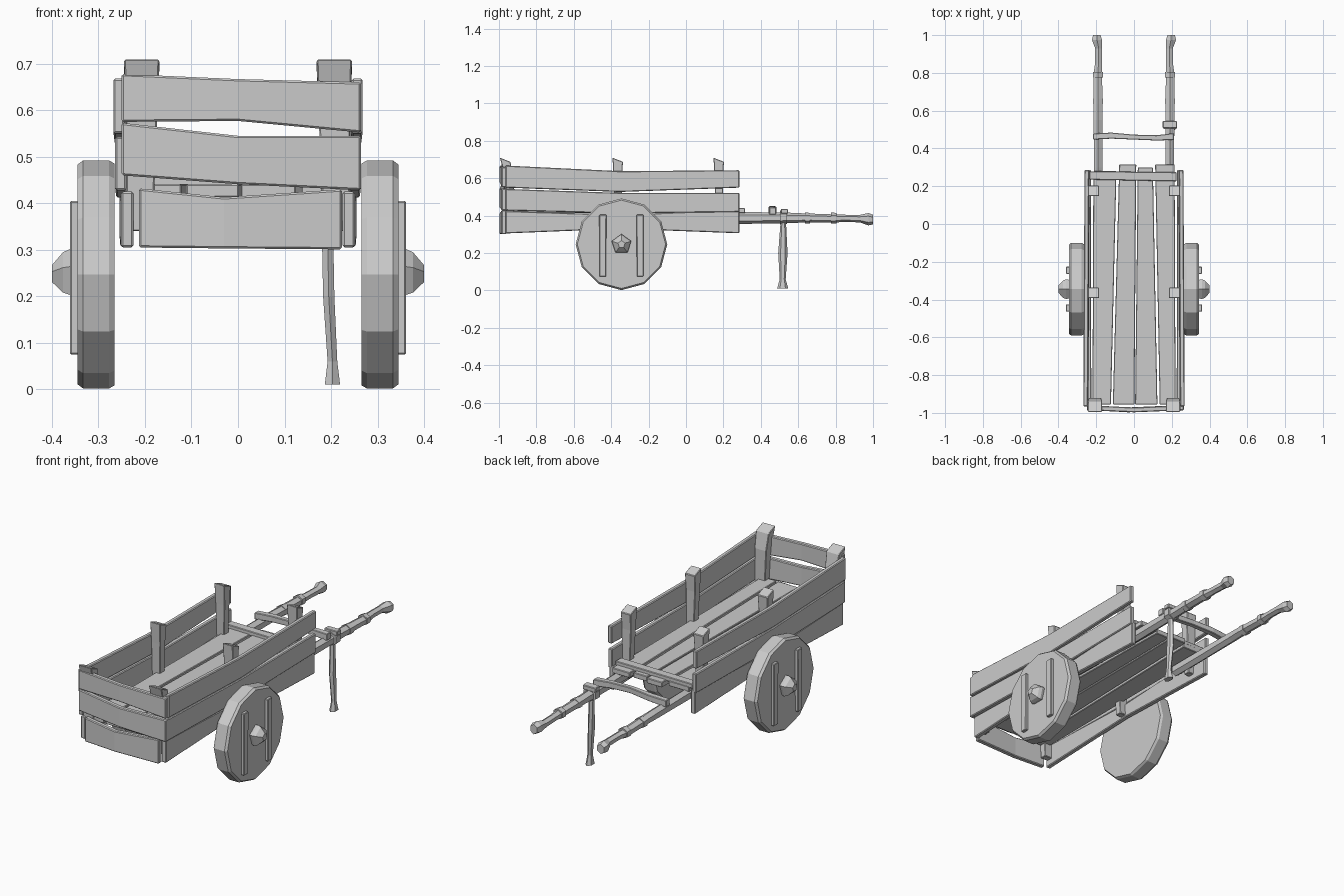
import bpy, bmesh, math

AXES = {'x': (0, 1, 2), 'y': (1, 0, 2), 'z': (2, 0, 1)}


def loft(name, axis, sections, sides=4, sx=1, bevel=0.0, slant=0.0):
    """Skin rings (t, centre u, centre v, half u, half v) along an axis; sx=-1 mirrors in x."""
    a, b, c = AXES[axis]
    bm = bmesh.new()
    k = math.sqrt(2) if sides == 4 else 1
    start = math.pi / 4 if sides == 4 else math.pi / 2
    rings = []
    for i, (t, u, v, hu, hv) in enumerate(sections):
        ring = []
        for j in range(sides):
            ang = start + j * 2 * math.pi / sides
            p = [0, 0, 0]
            dv = hv * k * math.sin(ang)
            p[a] = t - (slant if i == len(sections) - 1 and dv > 0 else 0)
            p[b] = u + hu * k * math.cos(ang)
            p[c] = v + dv
            p[0] *= sx
            ring.append(bm.verts.new(p))
        rings.append(ring)
    for r, s in zip(rings, rings[1:]):
        for j in range(sides):
            n = (j + 1) % sides
            bm.faces.new((r[j], r[n], s[n], s[j]))
    bm.faces.new(rings[0])
    bm.faces.new(rings[-1])
    bmesh.ops.recalc_face_normals(bm, faces=bm.faces)
    me = bpy.data.meshes.new(name)
    bm.to_mesh(me)
    bm.free()
    ob = bpy.data.objects.new(name, me)
    bpy.context.collection.objects.link(ob)
    if bevel:
        m = ob.modifiers.new("worn_edges", 'BEVEL')
        m.width = bevel
        m.segments = 1
    return ob


def board(name, axis, ts, offs, lows, highs, thick, sx=1):
    """Warped plank standing on edge: bottom and top heights at each station."""
    loft(name, axis, [(t, o, (lo + hi) / 2, thick / 2, (hi - lo) / 2)
                      for t, o, lo, hi in zip(ts, offs, lows, highs)], sx=sx, bevel=0.004)


# Front boards
fy = (-0.973, -0.984, -0.973)
board("front_board_low", 'x', (-0.213, -0.03, 0.223), fy, (0.305, 0.303, 0.301), (0.432, 0.413, 0.43), 0.026)
board("front_board_mid", 'x', (-0.25, 0.0, 0.264), fy, (0.46, 0.441, 0.428), (0.573, 0.545, 0.545), 0.026)
board("front_board_top", 'x', (-0.25, 0.0, 0.264), fy, (0.575, 0.577, 0.552), (0.678, 0.667, 0.66), 0.026)

for sx, side in ((1, "right"), (-1, "left")):
    # Side boards, sagging in the middle
    ts = (-0.965, -0.35, 0.285)
    board(side + "_board_low", 'y', ts, (0.238, 0.242, 0.24), (0.305, 0.33, 0.306), (0.425, 0.405, 0.432), 0.026, sx)
    board(side + "_board_mid", 'y', ts, (0.252, 0.25, 0.248), (0.428, 0.412, 0.42), (0.543, 0.522, 0.522), 0.024, sx)
    board(side + "_board_top", 'y', ts, (0.256, 0.253, 0.25), (0.55, 0.527, 0.55), (0.668, 0.638, 0.643), 0.024, sx)

    # Upright posts with slanted tops
    for label, y, x, hw in (("front", -0.943, 0.207, 0.038), ("middle", -0.365, 0.214, 0.03), ("rear", 0.175, 0.214, 0.03)):
        top = -0.024 if label == "front" else 0.0
        loft(f"{side}_{label}_post", 'z', [(0.34, x + 0.005, y + 0.005, hw * 0.75, 0.018),
                                           (0.6, x, y, hw * 0.9, 0.022),
                                           (0.71, x, y + top, hw, 0.028)], sx=sx, bevel=0.003, slant=0.022)

    # Twelve-sided solid wheel
    wy, wz = -0.345, 0.247
    loft(side + "_wheel", 'x', [(x, wy, wz, r, r) for x, r in
                                ((0.265, 0.238), (0.277, 0.245), (0.333, 0.245), (0.345, 0.236))], 12, sx)
    # Wheel battens and hub
    for i, y in enumerate((-0.445, -0.245)):
        loft(f"{side}_wheel_batten_{i + 1}", 'z', [(0.075, 0.35, y, 0.011, 0.018),
                                                   (0.405, 0.35, y, 0.011, 0.019)], sx=sx, bevel=0.003)
    loft(side + "_hub", 'x', [(x, wy, wz, r, r) for x, r in
                              ((0.335, 0.05), (0.36, 0.055), (0.376, 0.048), (0.4, 0.02))], 5, sx)

    # Handle shaft with flared grip
    loft(side + "_handle", 'y', [(0.1, 0.19, 0.388, 0.026, 0.032), (0.3, 0.19, 0.388, 0.026, 0.032),
                                 (0.55, 0.19, 0.388, 0.027, 0.028), (0.64, 0.19, 0.388, 0.028, 0.024),
                                 (0.79, 0.192, 0.385, 0.026, 0.022), (0.85, 0.188, 0.386, 0.021, 0.019),
                                 (0.93, 0.187, 0.384, 0.021, 0.02), (0.975, 0.196, 0.381, 0.031, 0.033),
                                 (1.0, 0.197, 0.379, 0.023, 0.026)], 6, sx)
    # Handle bands
    for i, y in enumerate((0.65, 0.79)):
        loft(f"{side}_handle_band_{i + 1}", 'y', [(y - 0.014, 0.191, 0.387, 0.031, 0.03),
                                                  (y + 0.014, 0.191, 0.387, 0.031, 0.028)], 6, sx)

# Floor planks: (rear x edges, front x edges, rear end y)
planks = (((-0.215, -0.093), (-0.22, -0.122), 0.28), ((-0.078, 0.012), (-0.112, 0.002), 0.315),
          ((0.02, 0.1), (0.006, 0.124), 0.3), ((0.112, 0.215), (0.136, 0.22), 0.315))
for i, (r, f, end) in enumerate(planks):
    loft(f"floor_plank_{i + 1}", 'y', [(-0.955, sum(f) / 2, 0.427, (f[1] - f[0]) / 2, 0.014),
                                       (end, sum(r) / 2, 0.427, (r[1] - r[0]) / 2, 0.014)], bevel=0.003)

# Rear floor bar and bowed cross bar between the handles
loft("rear_floor_bar", 'x', [(-0.235, 0.257, 0.447, 0.022, 0.012), (0.225, 0.25, 0.447, 0.024, 0.012)], bevel=0.003)
loft("handle_cross_bar", 'x', [(-0.217, 0.463, 0.425, 0.016, 0.018), (-0.12, 0.468, 0.432, 0.016, 0.016),
                               (0.0, 0.46, 0.438, 0.013, 0.015), (0.12, 0.456, 0.432, 0.014, 0.016),
                               (0.212, 0.463, 0.425, 0.018, 0.018)], bevel=0.003)

# Prop leg and its lashing on the right handle
loft("prop_leg", 'z', [(0.01, 0.203, 0.517, 0.019, 0.03), (0.06, 0.203, 0.517, 0.012, 0.016),
                       (0.2, 0.195, 0.518, 0.014, 0.025), (0.36, 0.192, 0.52, 0.014, 0.015),
                       (0.41, 0.192, 0.52, 0.014, 0.015)], 6)
loft("leg_lashing", 'y', [(0.503, 0.19, 0.391, 0.04, 0.037), (0.54, 0.19, 0.391, 0.04, 0.035)], 6)
loft("lashing_knot", 'y', [(0.508, 0.19, 0.425, 0.038, 0.012), (0.545, 0.19, 0.423, 0.038, 0.012)], bevel=0.003)
